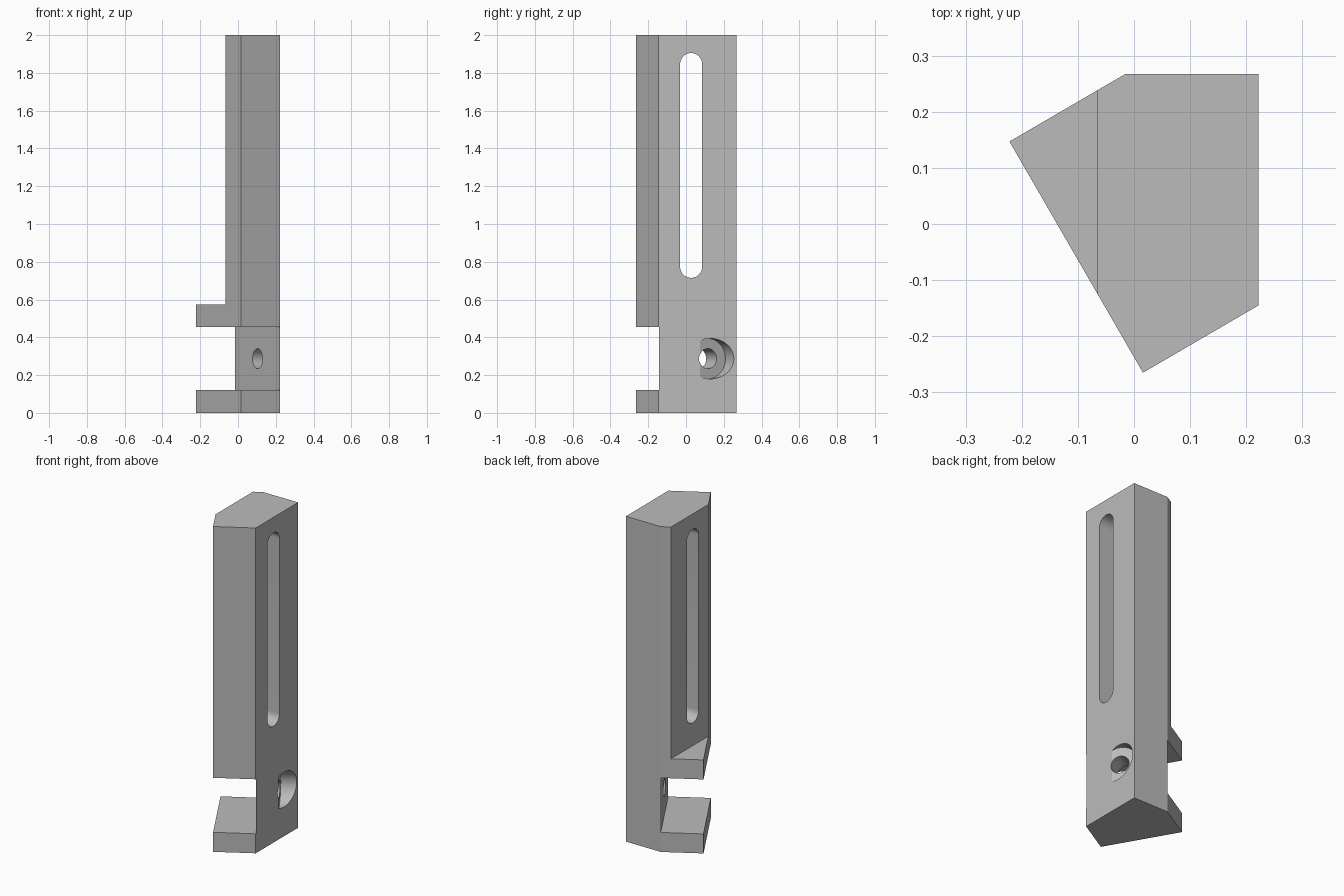
import bpy
from math import cos, sin, pi, radians
from mathutils import Matrix, Vector

if "Cube" in bpy.data.objects:
    bpy.data.objects.remove(bpy.data.objects["Cube"], do_unlink=True)

grey = bpy.data.materials.new("plain_grey")
grey.use_nodes = True
grey.diffuse_color = (0.5, 0.5, 0.5, 1)
grey.node_tree.nodes["Principled BSDF"].inputs["Base Color"].default_value = (0.5, 0.5, 0.5, 1)


def prism(name, outline, low, high, frame=Matrix()):
    """Extrude a counter-clockwise outline along the local z of the frame."""
    n = len(outline)
    verts = [frame @ Vector((u, v, w)) for w in (low, high) for u, v in outline]
    faces = [list(reversed(range(n))), list(range(n, 2 * n))]
    faces += [[i, (i + 1) % n, (i + 1) % n + n, i + n] for i in range(n)]
    mesh = bpy.data.meshes.new(name)
    mesh.from_pydata(verts, [], faces)
    mesh.materials.append(grey)
    obj = bpy.data.objects.new(name, mesh)
    bpy.context.collection.objects.link(obj)
    return obj


def arc(radius, start, end, steps, centre=(0, 0)):
    angles = [start + (end - start) * i / steps for i in range(steps + 1)]
    return [(centre[0] + radius * cos(a), centre[1] + radius * sin(a)) for a in angles]


def circle(radius):
    return arc(radius, 0, 2 * pi, 64)[:-1]


def cut(body, cutter):
    cutter.hide_render = True
    bpy.context.view_layer.objects.active = body
    mod = body.modifiers.new("cut", "BOOLEAN")
    mod.operation = "DIFFERENCE"
    mod.solver = "EXACT"
    mod.object = cutter
    bpy.ops.object.modifier_apply(modifier=mod.name)
    bpy.data.objects.remove(cutter, do_unlink=True)


# Full-height five-sided bracket
body = prism("clamp_bracket", [(-0.222, 0.147), (0.016, -0.265), (0.222, -0.145),
                               (0.222, 0.267), (-0.016, 0.267)], 0, 2)

# Flat back of the tall column, above the shelf
cut(body, prism("column_cutter", [(-0.5, -0.5), (-0.065, -0.5), (-0.065, 0.5), (-0.5, 0.5)], 0.575, 2.2))

# Frame whose z axis points square out of the slanted face
middle = Vector((0.103, 0.061, 0.287))
axis = Vector((cos(pi / 6), sin(pi / 6), 0))
up = Vector((0, 0, 1))
slant = Matrix((up.cross(axis), -up, axis)).transposed().to_4x4()
slant[0][0], slant[1][0] = -axis.y, axis.x
slant[0][1], slant[1][1], slant[2][1] = 0, 0, 1
slant.translation = middle

# Open notch between the foot and the shelf
cut(body, prism("notch_cutter", [(-0.6, -0.167), (0.6, -0.167), (0.6, 0.168), (-0.6, 0.168)],
                -0.6, 0.0005, slant))

# Bolt hole with a wide flat-bottomed recess
cut(body, prism("hole_cutter", circle(0.053), -0.2, 0.4, slant))
cut(body, prism("recess_cutter", circle(0.107), 0.11, 0.5, slant))

# Long rounded slot running straight across
across = Matrix(((0, 0, 1, 0), (1, 0, 0, 0), (0, 1, 0, 0), (0, 0, 0, 1)))
slot = arc(0.058, 0, pi, 24, (0.027, 1.847)) + arc(0.058, pi, 2 * pi, 24, (0.027, 0.773))
cut(body, prism("slot_cutter", slot, -0.5, 0.5, across))

bpy.ops.object.select_all(action="DESELECT")
body.select_set(True)
bpy.context.view_layer.objects.active = body
bpy.ops.object.shade_smooth_by_angle(angle=radians(30))
